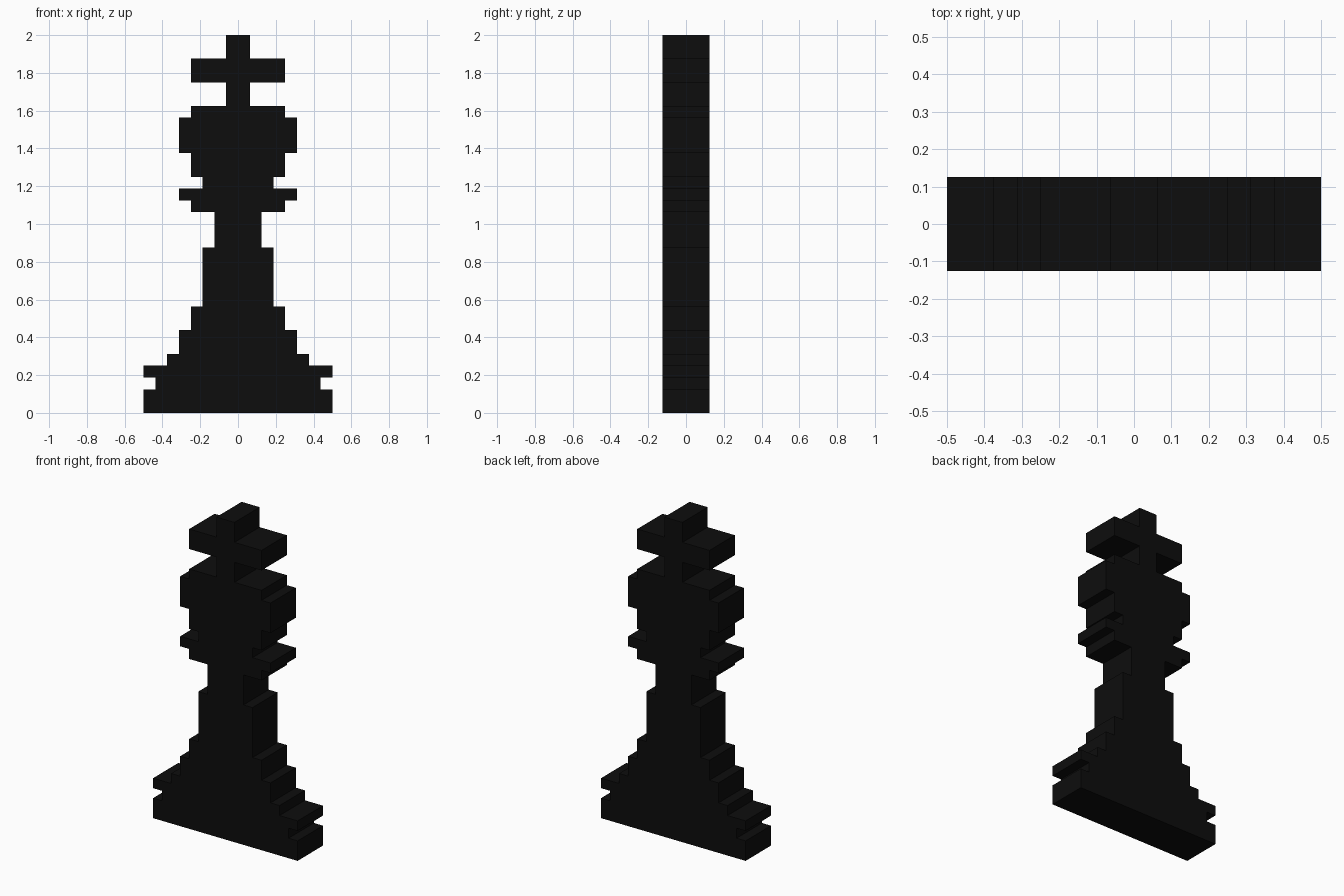
import bpy
import bmesh

if "Cube" in bpy.data.objects:
    bpy.data.objects.remove(bpy.data.objects["Cube"])

U = 1 / 16          # one pixel step
DEPTH = 4 * U       # slab thickness

# Stepped silhouette, bottom to top: (half width, height of the step) in pixels
STEPS = [
    (8, 2), (7, 1), (8, 1),                  # grooved foot
    (6, 1), (5, 2), (4, 2), (3, 5), (2, 3),  # tapering stem
    (4, 1), (5, 1), (3, 1),                  # collar
    (4, 2), (5, 3), (4, 1),                  # head
    (1, 2), (4, 2), (1, 2),                  # cross
]

# Right-hand outline, then mirrored for the left
right, z = [], 0
for half, height in STEPS:
    right += [(half * U, z * U), ((half) * U, (z + height) * U)]
    z += height
outline = right + [(-x, h) for x, h in reversed(right)]

# Fill the outline and extrude it through the depth
bm = bmesh.new()
face = bm.faces.new([bm.verts.new((x, -DEPTH / 2, h)) for x, h in outline])
extruded = bmesh.ops.extrude_face_region(bm, geom=[face], use_keep_orig=True)
back = [v for v in extruded["geom"] if isinstance(v, bmesh.types.BMVert)]
bmesh.ops.translate(bm, verts=back, vec=(0, DEPTH, 0))
bmesh.ops.recalc_face_normals(bm, faces=bm.faces)

mesh = bpy.data.meshes.new("chess_king_slab")
bm.to_mesh(mesh)
bm.free()
piece = bpy.data.objects.new("chess_king_slab", mesh)
bpy.context.collection.objects.link(piece)

# Near-black finish
black = bpy.data.materials.new("black")
black.diffuse_color = (0.004, 0.004, 0.004, 1)
black.use_nodes = True
black.node_tree.nodes["Principled BSDF"].inputs["Base Color"].default_value = black.diffuse_color
mesh.materials.append(black)
